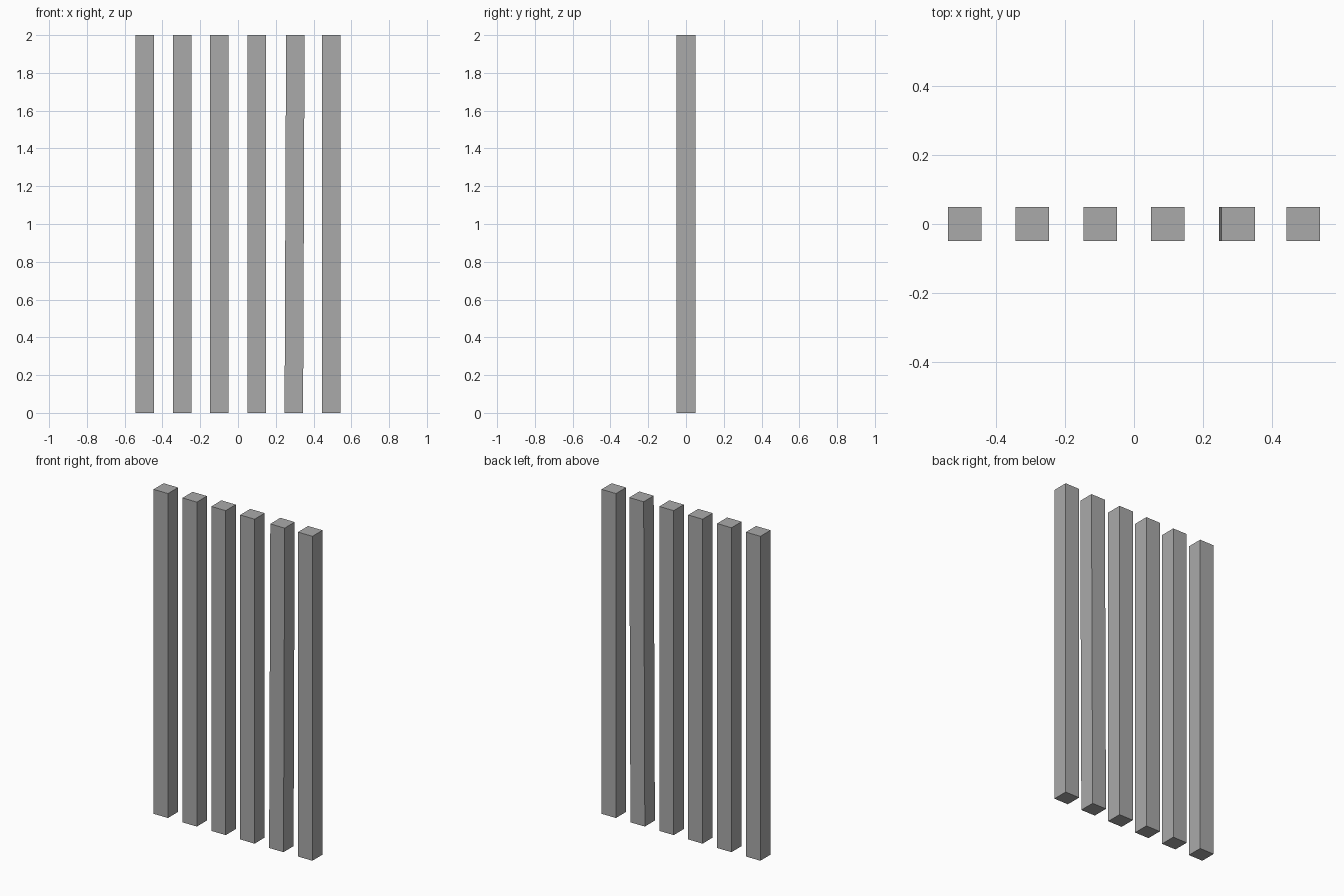
import bpy
import bmesh
from mathutils import Matrix

if "Cube" in bpy.data.objects:
    bpy.data.objects.remove(bpy.data.objects["Cube"])

WIDTH = 0.098
HEIGHT = 2.0
SPACING = 0.197
COUNT = 6
LEAN = 0.008  # sideways drift of the one leaning bar, from foot to top

grey = bpy.data.materials.new("plain grey")
grey.diffuse_color = (0.40, 0.40, 0.40, 1.0)
grey.use_nodes = True
grey.node_tree.nodes["Principled BSDF"].inputs["Base Color"].default_value = grey.diffuse_color


def add_bar(name, x, lean=0.0):
    """Square upright bar standing on the ground, optionally leaning along x."""
    bm = bmesh.new()
    bmesh.ops.create_cube(bm, size=1.0, matrix=Matrix.Diagonal((WIDTH, WIDTH, HEIGHT, 1.0)))
    for v in bm.verts:
        v.co.z += HEIGHT / 2
        v.co.x += lean * v.co.z / HEIGHT
    mesh = bpy.data.meshes.new(name)
    bm.to_mesh(mesh)
    bm.free()
    mesh.materials.append(grey)
    bar = bpy.data.objects.new(name, mesh)
    bar.location.x = x
    bpy.context.collection.objects.link(bar)


# Row of evenly spaced bars; the fifth one leans slightly to the right
for i in range(COUNT):
    x = (i - (COUNT - 1) / 2) * SPACING
    if i == 4:
        add_bar("leaning_bar", x, LEAN)
    else:
        add_bar(f"bar_{i + 1}", x)
